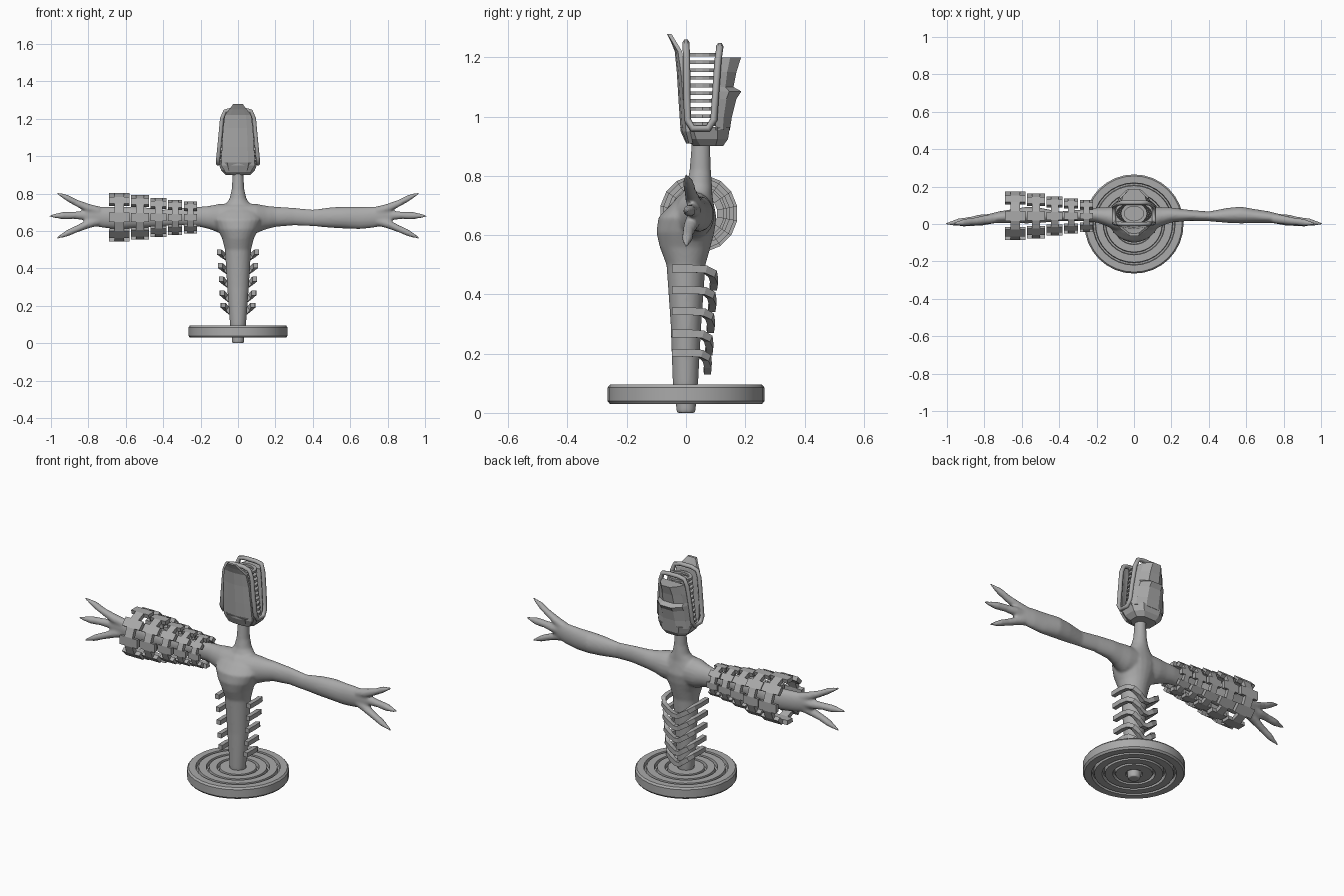
import bpy, bmesh, math
from mathutils import Vector

if "Cube" in bpy.data.objects:
    bpy.data.objects.remove(bpy.data.objects["Cube"])

grey = bpy.data.materials.new("plain_grey")
grey.diffuse_color = (0.4, 0.4, 0.4, 1)
grey.use_nodes = True
grey.node_tree.nodes["Principled BSDF"].inputs["Base Color"].default_value = grey.diffuse_color


def finish(name, bm, smooth=None):
    bmesh.ops.recalc_face_normals(bm, faces=bm.faces)
    me = bpy.data.meshes.new(name)
    bm.to_mesh(me)
    bm.free()
    me.materials.append(grey)
    ob = bpy.data.objects.new(name, me)
    bpy.context.collection.objects.link(ob)
    if smooth:
        bpy.ops.object.select_all(action='DESELECT')
        bpy.context.view_layer.objects.active = ob
        ob.select_set(True)
        bpy.ops.object.shade_smooth_by_angle(angle=math.radians(smooth))
    return ob


def loft(bm, rings, closed=False):
    vs = [[bm.verts.new(p) for p in r] for r in rings]
    n = len(vs[0])
    pairs = list(zip(vs, vs[1:])) + ([(vs[-1], vs[0])] if closed else [])
    for a, b in pairs:
        for i in range(n):
            j = (i + 1) % n
            bm.faces.new((a[i], a[j], b[j], b[i]))
    if not closed:
        bm.faces.new(vs[0])
        bm.faces.new(vs[-1])


def angles(n):
    return [2 * math.pi * i / n for i in range(n)]


# --- smooth body: torso, neck, arms and three-fingered hands, fused ---
bm = bmesh.new()
torso = [(0, 0, .033, .033), (.05, 0, .035, .035), (.1, -.002, .043, .043),
         (.3, 0, .058, .052), (.5, 0, .07, .066), (.56, -.003, .085, .086),
         (.61, -.002, .11, .098), (.66, .005, .13, .098), (.70, .02, .12, .075),
         (.735, .037, .075, .052), (.77, .045, .046, .043), (.82, .048, .034, .036),
         (.9, .05, .029, .032), (.93, .05, .03, .032)]
loft(bm, [[(rx * math.cos(a), y + ry * math.sin(a), z) for a in angles(24)]
          for z, y, rx, ry in torso])
arm = [(0, .02, .665, .075, .085), (.1, .03, .667, .065, .078), (.15, .04, .672, .05, .063),
       (.2, .048, .676, .04, .054), (.3, .046, .677, .029, .047), (.4, .041, .67, .026, .044),
       (.5, .046, .672, .04, .055), (.57, .048, .672, .045, .059), (.65, .042, .67, .037, .06),
       (.72, .036, .674, .032, .057), (.78, .028, .68, .025, .052), (.82, .022, .68, .018, .042)]
fingers = [[(.74, .03, .705, .026), (.80, .022, .722, .025), (.86, .014, .748, .02), (.91, .008, .775, .019), (.97, .0, .803, .005)],
           [(.76, .03, .68, .026), (.83, .026, .683, .024), (.88, .018, .684, .02), (.94, .01, .682, .02), (1.008, 0, .68, .005)],
           [(.74, .03, .655, .026), (.80, .018, .638, .025), (.86, .008, .612, .02), (.91, .004, .59, .019), (.97, 0, .562, .005)]]
for s in (1, -1):
    loft(bm, [[(s * x, y + ry * math.cos(a), z + rz * math.sin(a)) for a in angles(20)]
              for x, y, z, ry, rz in arm])
    for f in fingers:
        loft(bm, [[(s * x, y + r * math.cos(a), z + r * math.sin(a)) for a in angles(10)]
                  for x, y, z, r in f])
body = finish("body", bm)
rm = body.modifiers.new("fuse", 'REMESH')
rm.mode = 'VOXEL'
rm.voxel_size = .007
rm.use_smooth_shade = True
sm = body.modifiers.new("soften", 'SMOOTH')
sm.factor = .5
sm.iterations = 5

# --- round base with concentric grooves on both sides ---
bm = bmesh.new()
top = [(.265, .085), (.257, .095)]
for outer, inner in ((.22, .205), (.165, .15), (.11, .095)):
    top += [(outer, .095), (outer - .003, .075), (inner + .003, .075), (inner, .095)]
top += [(.045, .095), (.04, .09)]
profile = top + [(r, .125 - z) for r, z in reversed(top)]
loft(bm, [[(r * math.cos(a), r * math.sin(a), z) for r, z in profile]
          for a in angles(32)], closed=True)
finish("base", bm, 30)

# --- drooping ribs round the torso ---
half = [(.1, -.047, 0), (.101, .02, .0), (.095, .065, -.003),
        (.078, .09, -.018), (.045, .096, -.042), (.015, .092, -.062)]
path = half + [(-x, y, z) for x, y, z in reversed(half)]
for i, z0 in enumerate((.487, .415, .343, .268, .203)):
    sx, sy = 1 - .05 * i, 1 - .055 * i
    pts = [Vector((x * sx, y * (sy if y > 0 else 1), z + z0)) for x, y, z in path]
    bm = bmesh.new()
    rings = []
    for k, p in enumerate(pts):
        t = (pts[min(k + 1, len(pts) - 1)] - pts[max(k - 1, 0)]).normalized()
        side = t.cross(Vector((0, 0, 1))).normalized()
        up = side.cross(t)
        rings.append([p + side * a * .012 + up * b * .013
                      for a, b in ((-1, -1), (1, -1), (1, 1), (-1, 1))])
    loft(bm, rings)
    finish("rib_%d" % (i + 1), bm)

# --- toothed armour rings round one arm ---
for i, (x, w, r) in enumerate(((-.635, .055, .132), (-.523, .048, .122), (-.424, .043, .106),
                               (-.336, .037, .095), (-.254, .034, .087))):
    bm = bmesh.new()
    step = 2 * math.pi / 16
    for k in range(16):
        hw = w if k % 2 == 0 else w * .45
        a0, a1 = (k - .5) * step, (k + .5) * step
        loft(bm, [[(x + dx, .043 + rr * math.cos(a), .673 + rr * math.sin(a))
                   for a, rr in ((a0, r), (a1, r), (a1, r - .024), (a0, r - .024))]
                  for dx in (-hw, hw)])
    finish("arm_ring_%d" % (i + 1), bm)

# --- head: jaw cup ---
bm = bmesh.new()
loft(bm, [[(w * c, m + d * s, z) for c, s in
           ((1, -.5), (1, .5), (.55, 1), (-.55, 1), (-1, .5), (-1, -.5), (-.55, -1), (.55, -1))]
          for z, w, m, d in ((.9, .065, .075, .05), (.925, .09, .07, .072), (.965, .105, .064, .084))])
finish("jaw", bm)

# --- head: mask with brow and nose on the rear side ---
bm = bmesh.new()
mask = ((.955, .105, .1, .148), (1.0, .1, .1, .155), (1.06, .095, .103, .17),
        (1.085, .091, .105, .187), (1.1, .089, .106, .16), (1.15, .083, .108, .17), (1.2, .07, .112, .186))
loft(bm, [[(-w, a, z), (-.85 * w, (a + b) / 2, z), (-.38 * w, b, z),
           (.38 * w, b, z), (.85 * w, (a + b) / 2, z), (w, a, z)] for z, w, a, b in mask])
finish("mask", bm)

# --- head: tall shield plate ---
bm = bmesh.new()
rows = ((.91, .065, .0), (.95, .09, -.018), (1.05, .086, -.025), (1.15, .08, -.031),
        (1.22, .07, -.038), (1.25, .046, -.05), (1.278, .026, -.064))
cols = (-1, -.6, 0, .6, 1)
loft(bm, [[(w * t, y + 2.2 * (w * t) ** 2, z) for t in cols]
          + [(w * t, y + .014 + 2.2 * (w * t) ** 2, z) for t in reversed(cols)]
          for z, w, y in rows])
finish("shield", bm)

# --- head: closed rim running down, under and up each side ---
side = [(.035, .0, 1.25), (.07, .0, 1.24), (.086, .002, 1.2), (.097, .003, 1.08), (.106, .005, .99),
        (.107, .022, .96), (.107, .075, .96), (.105, .094, .99), (.097, .1, 1.08),
        (.084, .108, 1.19), (.068, .114, 1.232), (.035, .114, 1.238)]
loop = side + [(-x, y, z) for x, y, z in reversed(side)]
cu = bpy.data.curves.new("head_rim", 'CURVE')
cu.dimensions = '3D'
cu.bevel_depth = .012
cu.bevel_resolution = 1
sp = cu.splines.new('POLY')
sp.points.add(len(loop) - 1)
for p, c in zip(sp.points, loop):
    p.co = (*c, 1)
sp.use_cyclic_u = True
cu.materials.append(grey)
rim = bpy.data.objects.new("head_rim", cu)
bpy.context.collection.objects.link(rim)
bpy.ops.object.select_all(action='DESELECT')
bpy.context.view_layer.objects.active = rim
rim.select_set(True)
bpy.ops.object.convert(target='MESH')

# --- head: stacked slats seen through the side openings ---
for i in range(10):
    z = .975 + .026 * i
    w = .088 - .003 * i
    bm = bmesh.new()
    loft(bm, [[((w + .009 * u) * math.cos(a), .056 + (.048 + .009 * u) * math.sin(a), z + .006 * v)
               for u, v in ((-1, -1), (1, -1), (1, 1), (-1, 1))] for a in angles(16)], closed=True)
    finish("slat_%d" % (i + 1), bm)
